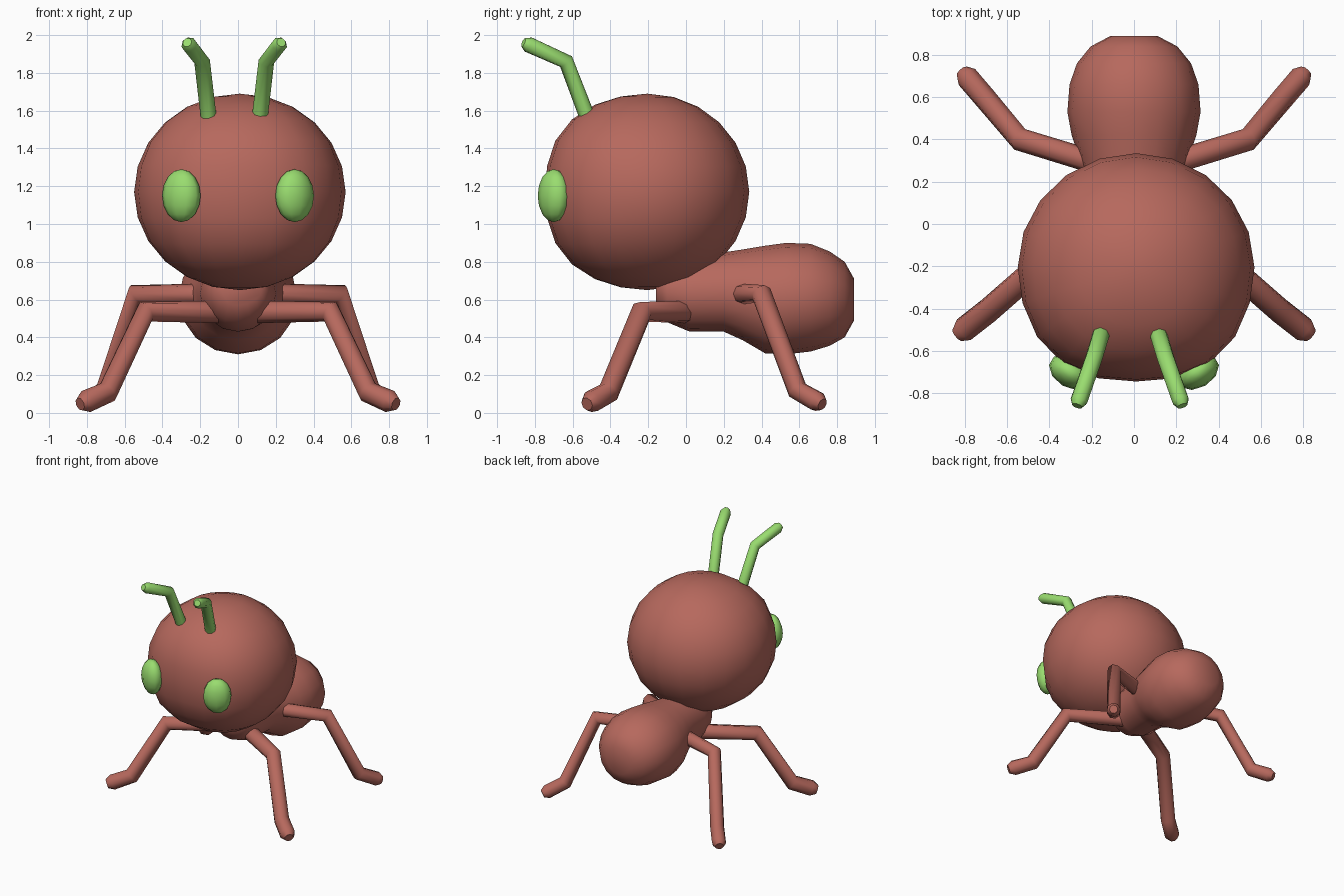
import bpy, bmesh, math
from mathutils import Vector, Matrix

if "Cube" in bpy.data.objects:
    bpy.data.objects.remove(bpy.data.objects["Cube"])


def material(name, rgb):
    m = bpy.data.materials.new(name)
    m.diffuse_color = (*rgb, 1)
    m.use_nodes = True
    m.node_tree.nodes["Principled BSDF"].inputs["Base Color"].default_value = m.diffuse_color
    return m


RED = material("brick_red", (0.47, 0.14, 0.11))
GREEN = material("leaf_green", (0.32, 0.72, 0.16))


def finish(name, bm, mat, angle):
    bmesh.ops.recalc_face_normals(bm, faces=bm.faces)
    mesh = bpy.data.meshes.new(name)
    bm.to_mesh(mesh)
    bm.free()
    mesh.materials.append(mat)
    ob = bpy.data.objects.new(name, mesh)
    bpy.context.collection.objects.link(ob)
    bpy.ops.object.select_all(action='DESELECT')
    ob.select_set(True)
    bpy.context.view_layer.objects.active = ob
    bpy.ops.object.shade_smooth_by_angle(angle=math.radians(angle))
    return ob


def loft(name, rings, mat, angle=60):
    """Skin a list of point rings and close both ends."""
    bm = bmesh.new()
    vs = [[bm.verts.new(p) for p in r] for r in rings]
    n = len(vs[0])
    for a, b in zip(vs, vs[1:]):
        for i in range(n):
            j = (i + 1) % n
            bm.faces.new((a[i], a[j], b[j], b[i]))
    bm.faces.new(vs[0])
    bm.faces.new(vs[-1])
    return finish(name, bm, mat, angle)


def limb(name, pts, r, mat, sides=8):
    """Jointed tube with mitred bends and a rounded tip."""
    pts = [Vector(p) for p in pts]
    end = (pts[-1] - pts[-2]).normalized()
    pts.append(pts[-1] + end * r * 0.7)
    radii = [r] * (len(pts) - 1) + [r * 0.6]
    rings, side = [], None
    for i, p in enumerate(pts):
        d_in = (p - pts[max(i - 1, 0)]).normalized()
        d_out = (pts[min(i + 1, len(pts) - 1)] - p).normalized()
        t = (d_in + d_out).normalized()
        if side is None:
            side = t.orthogonal().normalized()
        side = (side - t * side.dot(t)).normalized()
        other = t.cross(side)
        rings.append([p + radii[i] * (side * math.cos(a) + other * math.sin(a))
                      for a in (2 * math.pi * k / sides for k in range(sides))])
    return loft(name, rings, mat)


# Head: ellipsoid, slightly squarer towards the face
bm = bmesh.new()
bmesh.ops.create_uvsphere(bm, u_segments=20, v_segments=12, radius=1)
for v in bm.verts:
    d = v.co.normalized()
    p = 2 + 0.4 * max(0, -d.y)
    d *= sum(abs(c) ** p for c in d) ** (-1 / p)
    v.co = Vector((0.01 + 0.56 * d.x, -0.205 + 0.54 * d.y, 1.17 + 0.52 * d.z))
finish("head", bm, RED, 60)

# Thorax and abdomen: y, centre z, half width, half height
SECTIONS = [(-0.16, 0.66, 0.13, 0.09), (-0.10, 0.64, 0.17, 0.16),
            (0.02, 0.63, 0.20, 0.20), (0.20, 0.64, 0.22, 0.21),
            (0.30, 0.625, 0.255, 0.24), (0.42, 0.60, 0.295, 0.285),
            (0.53, 0.605, 0.315, 0.295), (0.66, 0.61, 0.305, 0.285),
            (0.76, 0.605, 0.27, 0.25), (0.84, 0.60, 0.205, 0.20),
            (0.89, 0.60, 0.11, 0.11)]
loft("body", [[(rx * math.cos(a), y, z + rz * math.sin(a))
               for a in (2 * math.pi * k / 16 for k in range(16))]
              for y, z, rx, rz in SECTIONS], RED)

# Paired parts
for s, tag in ((-1, "left"), (1, "right")):
    limb("front_leg_" + tag, [(s * 0.10, 0.0, 0.535), (s * 0.49, -0.235, 0.535),
                              (s * 0.69, -0.41, 0.11), (s * 0.805, -0.5, 0.06)],
         0.06, RED)
    limb("back_leg_" + tag, [(s * 0.18, 0.29, 0.63), (s * 0.54, 0.40, 0.63),
                             (s * 0.70, 0.59, 0.12), (s * 0.79, 0.695, 0.06)],
         0.055, RED)
    ox = -0.02
    limb("antenna_" + tag, [(ox + s * 0.135, -0.52, 1.56), (ox + s * 0.17, -0.635, 1.86),
                            (ox + s * 0.24, -0.835, 1.95)], 0.042, GREEN)
    # Eye: flattened ball turned outwards
    bm = bmesh.new()
    bmesh.ops.create_uvsphere(
        bm, u_segments=10, v_segments=8, radius=1,
        matrix=Matrix.Translation((s * 0.30, -0.70, 1.15))
        @ Matrix.Rotation(s * math.radians(30), 4, 'Z')
        @ Matrix.Diagonal((0.11, 0.075, 0.14, 1)))
    finish("eye_" + tag, bm, GREEN, 60)
